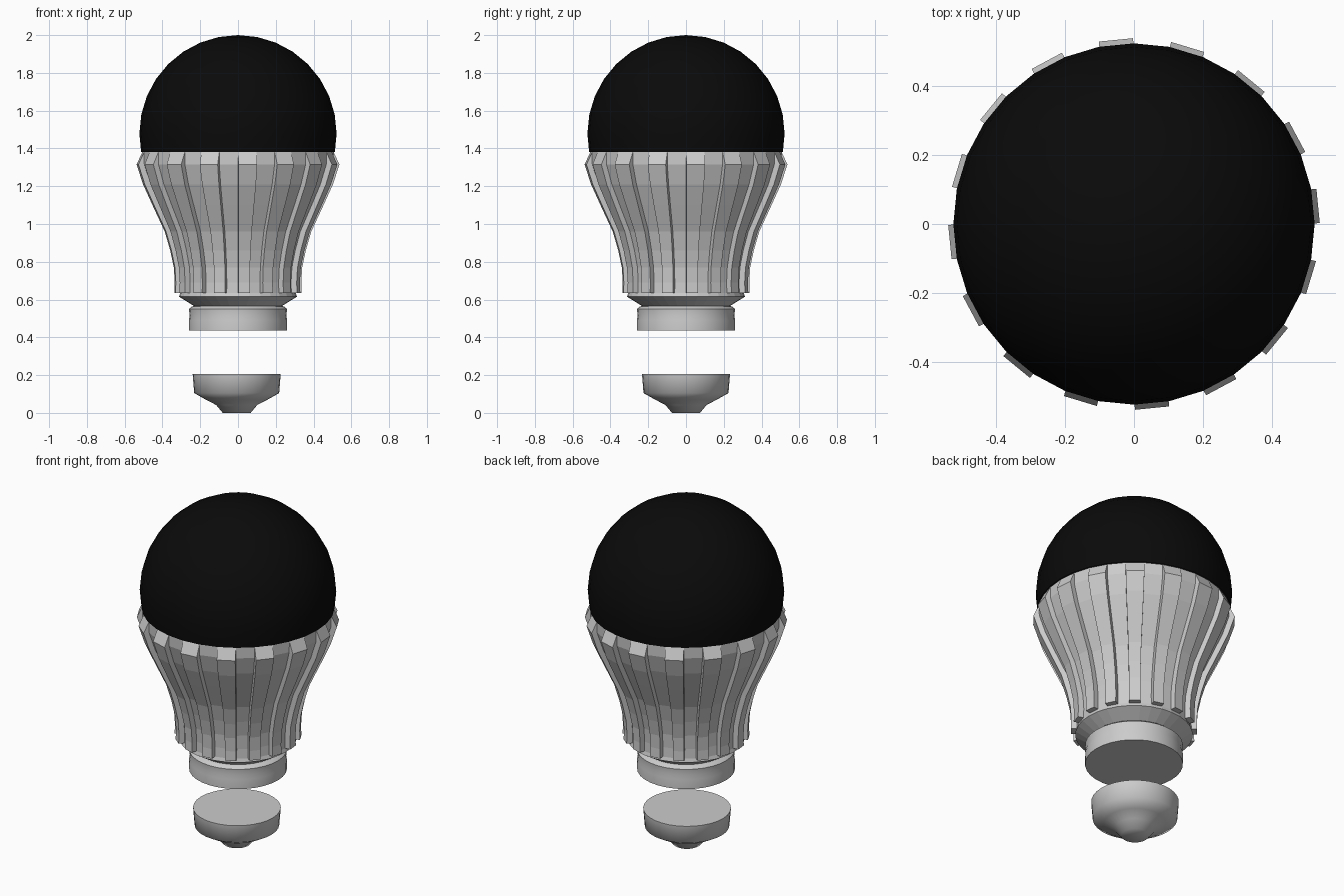
import bpy, bmesh, math
from mathutils import Vector

if "Cube" in bpy.data.objects:
    bpy.data.objects.remove(bpy.data.objects["Cube"])

SIDES = 32
STEP = 2 * math.pi / SIDES


def revolve(profile):
    """Revolve (radius, z) points, listed bottom to top; returns bmesh and face columns."""
    bm = bmesh.new()
    rings = []
    for r, z in profile:
        if r < 1e-5:
            rings.append([bm.verts.new((0, 0, z))] * SIDES)
        else:
            rings.append([bm.verts.new((r * math.cos(i * STEP), r * math.sin(i * STEP), z))
                          for i in range(SIDES)])
    columns = [[] for _ in range(SIDES)]
    for lo, hi in zip(rings, rings[1:]):
        for i in range(SIDES):
            j = (i + 1) % SIDES
            quad = list(dict.fromkeys((lo[i], lo[j], hi[j], hi[i])))
            columns[i].append(bm.faces.new(quad))
    return bm, columns


def finish(name, bm, smooth=None):
    bmesh.ops.recalc_face_normals(bm, faces=bm.faces)
    mesh = bpy.data.meshes.new(name)
    bm.to_mesh(mesh)
    bm.free()
    ob = bpy.data.objects.new(name, mesh)
    bpy.context.collection.objects.link(ob)
    if smooth:
        bpy.ops.object.select_all(action='DESELECT')
        ob.select_set(True)
        bpy.context.view_layer.objects.active = ob
        bpy.ops.object.shade_smooth_by_angle(angle=math.radians(smooth))
    return ob


# Dome: upper part of a sphere
R, CZ = 0.522, 1.478
angles = [math.radians(a) for a in [-10.8] + [11.25 * k for k in range(9)]]
bm, _ = revolve([(R * math.cos(a), CZ + R * math.sin(a)) for a in angles])
dome = finish("dome", bm, 40)
black = bpy.data.materials.new("black")
black.diffuse_color = (0.003, 0.003, 0.003, 1)
black.use_nodes = True
black.node_tree.nodes["Principled BSDF"].inputs["Base Color"].default_value = black.diffuse_color
dome.data.materials.append(black)

# Heat sink: faceted body with every second column pushed out as a fin
TOP, BOTTOM, DEPTH = 1.38, 0.635, 0.031
profile = [(0.233, 0.566), (0.312, 0.615), (0.306, BOTTOM), (0.304, 0.69), (0.309, 0.77),
           (0.328, 0.86), (0.357, 0.96), (0.422, 1.1), (0.472, 1.21), (0.506, 1.315), (0.507, TOP)]
bm, columns = revolve(profile)
for i in range(0, SIDES, 2):
    a = (i + 0.5) * STEP
    out = Vector((math.cos(a), math.sin(a), 0)) * DEPTH
    faces = columns[i][2:]
    res = bmesh.ops.extrude_face_region(bm, geom=faces)
    bmesh.ops.delete(bm, geom=[f for f in faces if f.is_valid], context='FACES')
    for v in res["geom"]:
        if isinstance(v, bmesh.types.BMVert) and v.co.z < TOP - 0.001:
            v.co += out
bmesh.ops.remove_doubles(bm, verts=bm.verts, dist=0.0005)
finish("heat_sink", bm)

# Collar below the heat sink
bm, _ = revolve([(0, 0.435), (0.26, 0.435), (0.26, 0.49), (0.256, 0.515), (0.26, 0.55),
                 (0.245, 0.562), (0.233, 0.566)])
finish("collar", bm, 35)

# Contact cap, floating below the collar
bm, _ = revolve([(0, 0), (0.074, 0), (0.109, 0.042), (0.165, 0.071), (0.225, 0.105),
                 (0.233, 0.206), (0, 0.206)])
cap = finish("contact_cap", bm, 60)
cap.location.x = -0.007
